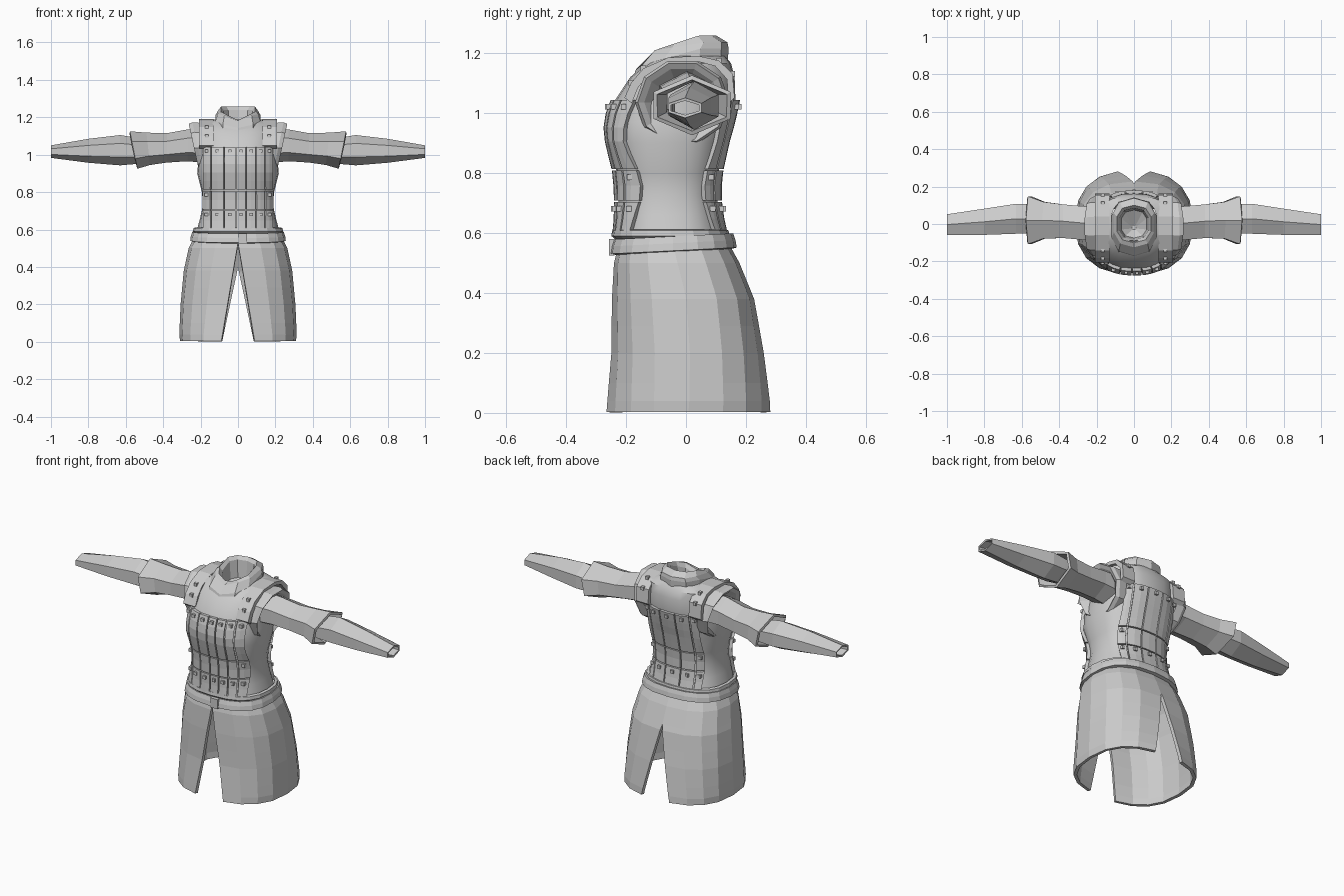
import bpy, math
from mathutils import Vector

if "Cube" in bpy.data.objects:
    bpy.data.objects.remove(bpy.data.objects["Cube"])

mat = bpy.data.materials.new("plain_grey")
mat.diffuse_color = (0.6, 0.6, 0.6, 1)
mat.use_nodes = True
mat.node_tree.nodes["Principled BSDF"].inputs["Base Color"].default_value = mat.diffuse_color
P = 0.8  # squareness of the body cross-section

# z, half width, front y, back y
TORSO = [(0.58, .224, -.232, .128), (0.66, .203, -.225, .11), (0.73, .187, -.225, .102),
         (0.80, .193, -.23, .108), (0.90, .218, -.255, .13), (0.97, .212, -.262, .15),
         (1.04, .205, -.238, .165), (1.12, .205, -.185, .162), (1.165, .2, -.13, .15),
         (1.19, .12, -.09, .13)]
SKIRT = [(0.56, .235, -.225, .145), (0.50, .264, -.24, .178), (0.38, .29, -.247, .227),
         (0.20, .307, -.25, .26), (0.04, .314, -.266, .283), (0.003, .31, -.27, .286)]


def make(name, verts, faces, thick=0, offset=-1, mirror=False, smooth=False):
    me = bpy.data.meshes.new(name)
    me.from_pydata(verts, [], faces)
    me.materials.append(mat)
    ob = bpy.data.objects.new(name, me)
    bpy.context.collection.objects.link(ob)
    bpy.context.view_layer.objects.active = ob
    bpy.ops.object.select_all(action='DESELECT')
    ob.select_set(True)
    bpy.ops.object.mode_set(mode='EDIT')
    bpy.ops.mesh.select_all(action='SELECT')
    bpy.ops.mesh.normals_make_consistent(inside=False)
    bpy.ops.object.mode_set(mode='OBJECT')
    if smooth:
        bpy.ops.object.shade_smooth_by_angle(angle=math.radians(25))
    if mirror:
        ob.modifiers.new("mirror", 'MIRROR').merge_threshold = 0.0005
    if thick:
        s = ob.modifiers.new("thickness", 'SOLIDIFY')
        s.thickness, s.offset = thick, offset
    return ob


def loft(rings, closed=True):
    n = len(rings[0])
    verts = [p for r in rings for p in r]
    faces = [(i * n + j, i * n + (j + 1) % n, (i + 1) * n + (j + 1) % n, (i + 1) * n + j)
             for i in range(len(rings) - 1) for j in range(n if closed else n - 1)]
    return verts, faces


def section(a, hw, yf, yb):
    """Point on a body cross-section; angle 0 is the front, 90 degrees is +x."""
    s, c = math.sin(a), math.cos(a)
    mid = (yf + yb) / 2
    return (math.copysign(abs(s) ** P, s) * hw,
            mid - math.copysign(abs(c) ** P, c) * (yb - yf) / 2)


def angle_of(x, hw):
    u = max(-.99, min(.99, x / hw))
    return math.copysign(math.asin(abs(u) ** (1 / P)), u)


def profile(z):
    for a, b in zip(TORSO, TORSO[1:]):
        if z <= b[0]:
            t = (z - a[0]) / (b[0] - a[0])
            return [a[k] + t * (b[k] - a[k]) for k in (1, 2, 3)]
    return TORSO[-1][1:]


def ring(prof, n, grow=0.0):
    z, hw, yf, yb = prof
    return [(*section(2 * math.pi * i / n, hw + grow, yf - grow, yb + grow), z) for i in range(n)]


# --- Vest body
make("vest_body", *loft([ring(p, 24) for p in TORSO]), smooth=True)

# --- Vest plates and rivets
plate_v, plate_f, rivet_v, rivet_f = [], [], [], []


def add(vs, fs, verts, faces):
    o = len(vs)
    vs.extend(verts)
    fs.extend(tuple(i + o for i in f) for f in faces)


def surf(x, z, back, grow):
    hw, yf, yb = profile(z)
    a = angle_of(x, hw)
    px, py = section(math.pi - a if back else a, hw + grow, yf - grow, yb + grow)
    return Vector((px, py, z))


def rivet(c, r=0.009):
    vs = [c + Vector((sx, sy, sz)) * r for sx in (-1, 1) for sy in (-1, 1) for sz in (-1, 1)]
    add(rivet_v, rivet_f, vs, [(0, 1, 3, 2), (4, 6, 7, 5), (0, 4, 5, 1), (2, 3, 7, 6), (0, 2, 6, 4), (1, 5, 7, 3)])


def slab(outer, inner, w):
    """Closed plate from two matching point grids, each w points wide."""
    n, h = len(outer), len(outer) // w
    q = [(j * w + i, j * w + i + 1, (j + 1) * w + i + 1, (j + 1) * w + i)
         for j in range(h - 1) for i in range(w - 1)]
    rim = ([i for i in range(w)] + [j * w + w - 1 for j in range(1, h)]
           + [(h - 1) * w + i for i in range(w - 2, -1, -1)] + [j * w for j in range(h - 2, 0, -1)])
    f = q + [tuple(n + i for i in reversed(a)) for a in q]
    f += [(a, n + a, n + b, b) for a, b in zip(rim, rim[1:] + rim[:1])]
    add(plate_v, plate_f, outer + inner, f)


def plate(x0, x1, z0, z1, back, rivets=True):
    g, h = 0.003, max(2, round((z1 - z0) / .05))
    x0, x1, z0, z1 = x0 + g, x1 - g, z0 + g, z1 - g
    grid = [(x0 + (x1 - x0) * i / 2, z0 + (z1 - z0) * j / h) for j in range(h + 1) for i in range(3)]
    slab([surf(x, z, back, .015) for x, z in grid], [surf(x, z, back, -.006) for x, z in grid], 3)
    if rivets:
        rivet(surf((x0 + x1) / 2, z1 - .022, back, .016))


rows = [(.59, .705), (.705, .81), (.81, 1.045)]
front_cols = [-.135, -.07, -.01, .04, .09, .135]
back_cols = [-.12, -.045, .045, .12]
for z0, z1 in rows:
    for back, cols, edge in ((False, front_cols, .178), (True, back_cols, .158)):
        for x0, x1 in zip(cols, cols[1:]):
            plate(x0, x1, z0, z1, back, rivets=(z0 != .705))
        for s in (-1, 1):
            plate(*sorted((s * cols[-1], s * edge)), z0, z1, back)

# --- Shoulder straps, three bent plates on each side
STRAP = [(-.205, 1.05), (-.183, 1.1), (-.142, 1.148), (-.06, 1.184), (.04, 1.19), (.11, 1.174), (.155, 1.13), (.162, 1.05)]
for s in (-1, 1):
    for i, j in ((0, 2), (2, 5), (5, 7)):
        pts = STRAP[i:j + 1]
        xs = (s * .13, s * .208)
        slab([Vector((x, y, z)) for y, z in pts for x in xs],
             [Vector((x, y * .88, z - .018)) for y, z in pts for x in xs], 2)
    for y, z in (STRAP[1], STRAP[2], STRAP[5], STRAP[6]):
        rivet(Vector((s * .168, y, z)))
make("vest_plates", plate_v, plate_f)
make("rivets", rivet_v, rivet_f)

# --- Armhole rims, leaning outward at the top
rim = []
for dx, k in ((-.065, 1.0), (-.02, 1.02), (0, .96), (-.012, .82), (-.05, .6)):
    rim.append([(.235 + dx + .03 * math.cos(a), -.012 + .155 * k * math.sin(a), 1.035 + .142 * k * math.cos(a))
                for a in [2 * math.pi * (i + .5) / 10 for i in range(10)]])
make("armhole_rims", *loft(rim), mirror=True)

# --- Sleeves: x, low y, high y, low z, high z, lean of the top outward
HEX = [(0, 1), (1, .45), (1, -.45), (0, -1), (-1, -.45), (-1, .45)]


def sleeve(name, spec, thick):
    rings = [[(x + lean * v, (a + b) / 2 + u * (b - a) / 2, (c + d) / 2 + v * (d - c) / 2) for u, v in HEX]
             for x, a, b, c, d, lean in spec]
    make(name, *loft(rings), thick=thick, mirror=True)


sleeve("upper_sleeves", [(.16, -.09, .09, .955, 1.145, 0), (.27, -.085, .095, .965, 1.135, 0),
                         (.38, -.075, .105, .958, 1.115, 0), (.48, -.078, .118, .945, 1.118, .01),
                         (.558, -.108, .148, .925, 1.125, .02)], .015)
sleeve("forearm_sleeves", [(.47, -.045, .1, .965, 1.09, 0), (.55, -.05, .105, .95, 1.092, 0),
                           (.63, -.052, .108, .943, 1.105, 0), (.8, -.058, .082, .957, 1.085, 0),
                           (1.0, -.058, .052, .983, 1.05, 0)], .01)

# --- Collar with a dipped front and closed floor: half width, front y, back y, front z, back z, front dip
coll = []
for hw, yf, yb, zf, zb, dip in [(.125, -.175, .14, 1.13, 1.18, .012), (.124, -.168, .142, 1.155, 1.215, .012),
                                (.112, -.125, .138, 1.205, 1.235, .025), (.095, -.1, .1, 1.21, 1.258, .025),
                                (.08, -.085, .085, 1.185, 1.24, .025), (.07, -.075, .075, 1.12, 1.14, 0),
                                (.01, -.03, -.01, 1.09, 1.09, 0)]:
    r = []
    for i in range(10):
        x, y = section(2 * math.pi * i / 10, hw, yf, yb)
        r.append((x, y, zf + (zb - zf) * min(1, 1.4 * (y - yf) / (yb - yf)) - (dip if i == 0 else 0)))
    coll.append(r)
cv, cf = loft(coll)
make("collar", cv, cf + [tuple(range(len(cv) - 10, len(cv)))])

# --- Belt, lower at the front, with a small end tab
belt = [ring((z, .232, -.23, .145), 20, g) for z, g in ((.585, -.01), (.588, .012), (.565, .02), (.54, .024), (.535, 0))]
belt = [[(x, y, z + .05 * (y + .05)) for x, y, z in r] for r in belt]
make("belt", *loft(belt))
make("vest_hem", *loft([ring((z, .224, -.232, .128), 20, g) for z, g in ((.612, 0), (.608, .014), (.59, .017), (.575, 0))]))
bpy.ops.mesh.primitive_cube_add(size=1, location=(.025, -.248, .552))
tab = bpy.context.object
tab.name, tab.scale = "belt_tab", (.045, .018, .055)
tab.data.materials.append(mat)

# --- Skirt: split at front and back, one half mirrored
skirt_z = sorted({.56, .53, .5, .41, .38, .29, .2, .1, .04, .003}, reverse=True)


def skirt_profile(z):
    for a, b in zip(SKIRT, SKIRT[1:]):
        if z >= b[0]:
            t = (a[0] - z) / (a[0] - b[0])
            return [a[k] + t * (b[k] - a[k]) for k in (1, 2, 3)]


skirt = []
for z in skirt_z:
    hw, yf, yb = skirt_profile(z)
    a0 = angle_of(max(0, (.53 - z) / .53) * .09, hw)
    a1 = math.pi - angle_of(max(0, (.41 - z) / .41) * .09, hw)
    skirt.append([(*section(a0 + (a1 - a0) * i / 8, hw, yf, yb), z) for i in range(9)])
make("skirt", *loft(skirt, closed=False), thick=.018, mirror=True)
